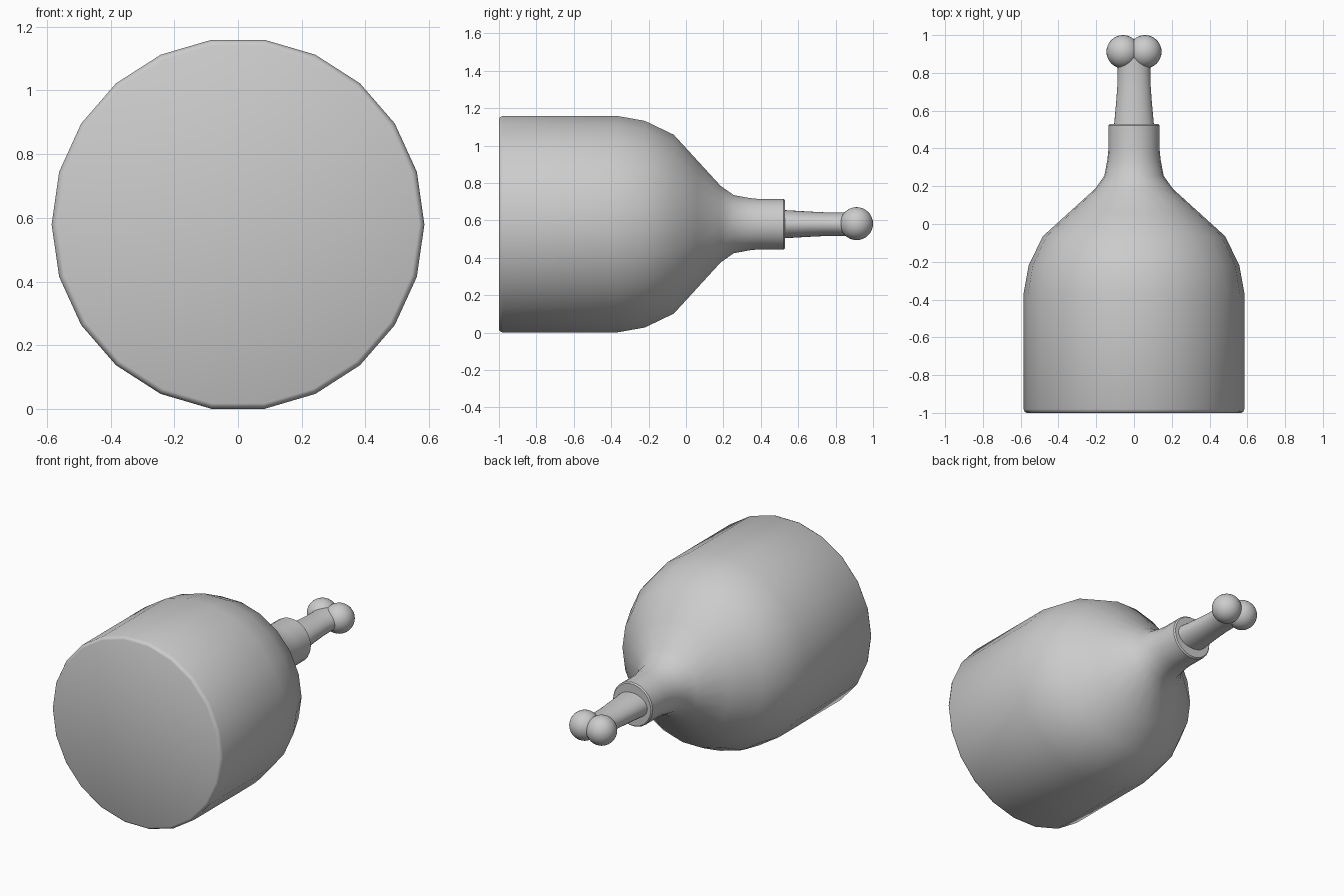
import bpy, bmesh, math

if "Cube" in bpy.data.objects:
    bpy.data.objects.remove(bpy.data.objects["Cube"])

CZ = 0.58  # height of the central axis


def make_object(name, bm, angle):
    bmesh.ops.recalc_face_normals(bm, faces=bm.faces)
    mesh = bpy.data.meshes.new(name)
    bm.to_mesh(mesh)
    bm.free()
    ob = bpy.data.objects.new(name, mesh)
    bpy.context.collection.objects.link(ob)
    bpy.ops.object.select_all(action='DESELECT')
    ob.select_set(True)
    bpy.context.view_layer.objects.active = ob
    bpy.ops.object.shade_smooth_by_angle(angle=math.radians(angle))
    return ob


def loft(name, sections, sides, angle=40):
    """Capped rings along y; each section is (y, x radius, z radius)."""
    bm = bmesh.new()
    rings = []
    for y, rx, rz in sections:
        rings.append([bm.verts.new((rx * math.cos(2 * math.pi * i / sides), y,
                                    CZ + rz * math.sin(2 * math.pi * i / sides)))
                      for i in range(sides)])
    for a, b in zip(rings, rings[1:]):
        for i in range(sides):
            j = (i + 1) % sides
            bm.faces.new((a[i], a[j], b[j], b[i]))
    bm.faces.new(rings[0])
    bm.faces.new(rings[-1])
    return make_object(name, bm, angle)


# Bottle body with shoulder and neck, 22 sides
profile = [(-1.0, 0.568), (-0.995, 0.578), (-0.98, 0.585), (-0.37, 0.585),
           (-0.22, 0.558), (-0.065, 0.483), (0.06, 0.345), (0.185, 0.207),
           (0.255, 0.157), (0.34, 0.141), (0.39, 0.136), (0.522, 0.136),
           (0.53, 0.129)]
loft("bottle_body", [(y, r, r) for y, r in profile], 22)

# Tapered oval shaft of the bone stopper
loft("bone_shaft", [(0.50, 0.107, 0.077), (0.53, 0.105, 0.075),
                    (0.65, 0.094, 0.068), (0.75, 0.087, 0.063),
                    (0.83, 0.086, 0.063), (0.88, 0.095, 0.065)], 32)

# Pair of knobs on the end of the bone
for side, x in (("left", -0.058), ("right", 0.058)):
    bm = bmesh.new()
    bmesh.ops.create_uvsphere(bm, u_segments=32, v_segments=16, radius=0.088)
    bmesh.ops.translate(bm, verts=bm.verts, vec=(x, 0.912, CZ + 0.003))
    make_object("bone_knob_" + side, bm, 40)
